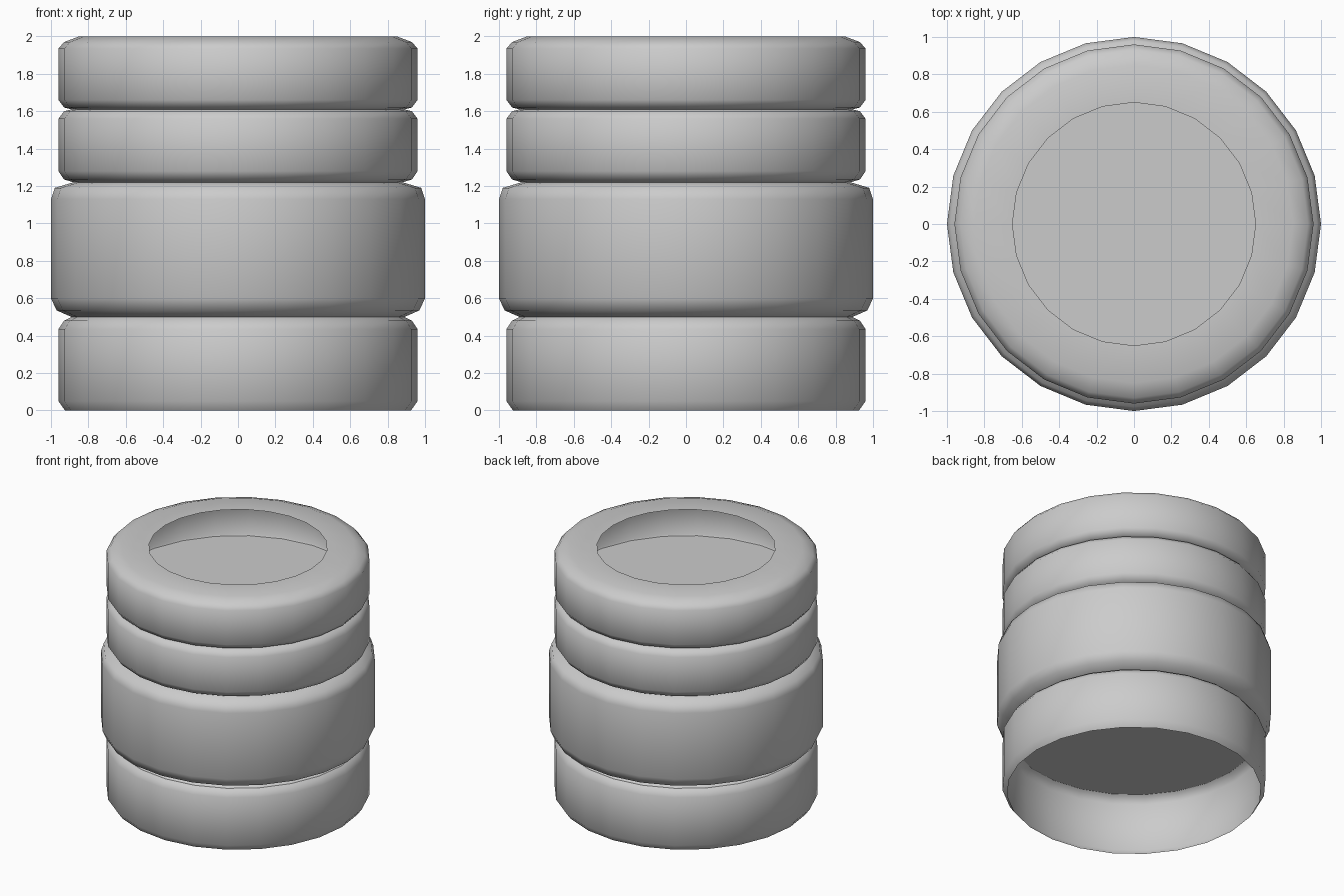
import bpy, bmesh, math

cube = bpy.data.objects.get("Cube")
if cube:
    bpy.data.objects.remove(cube, do_unlink=True)

SIDES = 24

grey = bpy.data.materials.new("plain grey")
grey.use_nodes = True
color = (0.6, 0.6, 0.6, 1)
grey.diffuse_color = color
grey.node_tree.nodes["Principled BSDF"].inputs["Base Color"].default_value = color


def ring(bm, radius, z):
    return [bm.verts.new((radius * math.cos(math.tau * i / SIDES),
                          radius * math.sin(math.tau * i / SIDES), z))
            for i in range(SIDES)]


def finish(name, bm):
    mesh = bpy.data.meshes.new(name)
    bm.to_mesh(mesh)
    bm.free()
    mesh.materials.append(grey)
    obj = bpy.data.objects.new(name, mesh)
    bpy.context.collection.objects.link(obj)
    bpy.ops.object.select_all(action="DESELECT")
    obj.select_set(True)
    bpy.context.view_layer.objects.active = obj
    bpy.ops.object.shade_smooth_by_angle(angle=math.radians(65))


def lathe(name, profile):
    """Open shell turned around z from (radius, height) points, bottom to top."""
    bm = bmesh.new()
    rings = [ring(bm, r, z) for r, z in profile]
    for low, high in zip(rings, rings[1:]):
        for i in range(SIDES):
            j = (i + 1) % SIDES
            bm.faces.new((low[i], low[j], high[j], high[i]))
    finish(name, bm)


def disc(name, radius, z):
    bm = bmesh.new()
    bm.faces.new(ring(bm, radius, z))
    finish(name, bm)


# Stacked tyres with rounded shoulders
lathe("bottom_tyre", [(0.925, 0), (0.96, 0.05), (0.96, 0.435),
                      (0.93, 0.48), (0.89, 0.5)])
lathe("wide_tyre", [(0.89, 0.5), (0.97, 0.535), (1, 0.6), (1, 1.13),
                    (0.98, 1.19), (0.88, 1.22)])
lathe("upper_tyre", [(0.88, 1.22), (0.93, 1.235), (0.96, 1.28), (0.96, 1.56),
                     (0.93, 1.6), (0.89, 1.61)])
lathe("top_tyre", [(0.89, 1.61), (0.93, 1.62), (0.96, 1.66), (0.96, 1.935),
                   (0.93, 1.97), (0.85, 2), (0.65, 2)])

# Flat closures inside the stack
disc("inner_floor", 0.95, 1.65)
disc("inner_ceiling", 0.92, 0.49)
